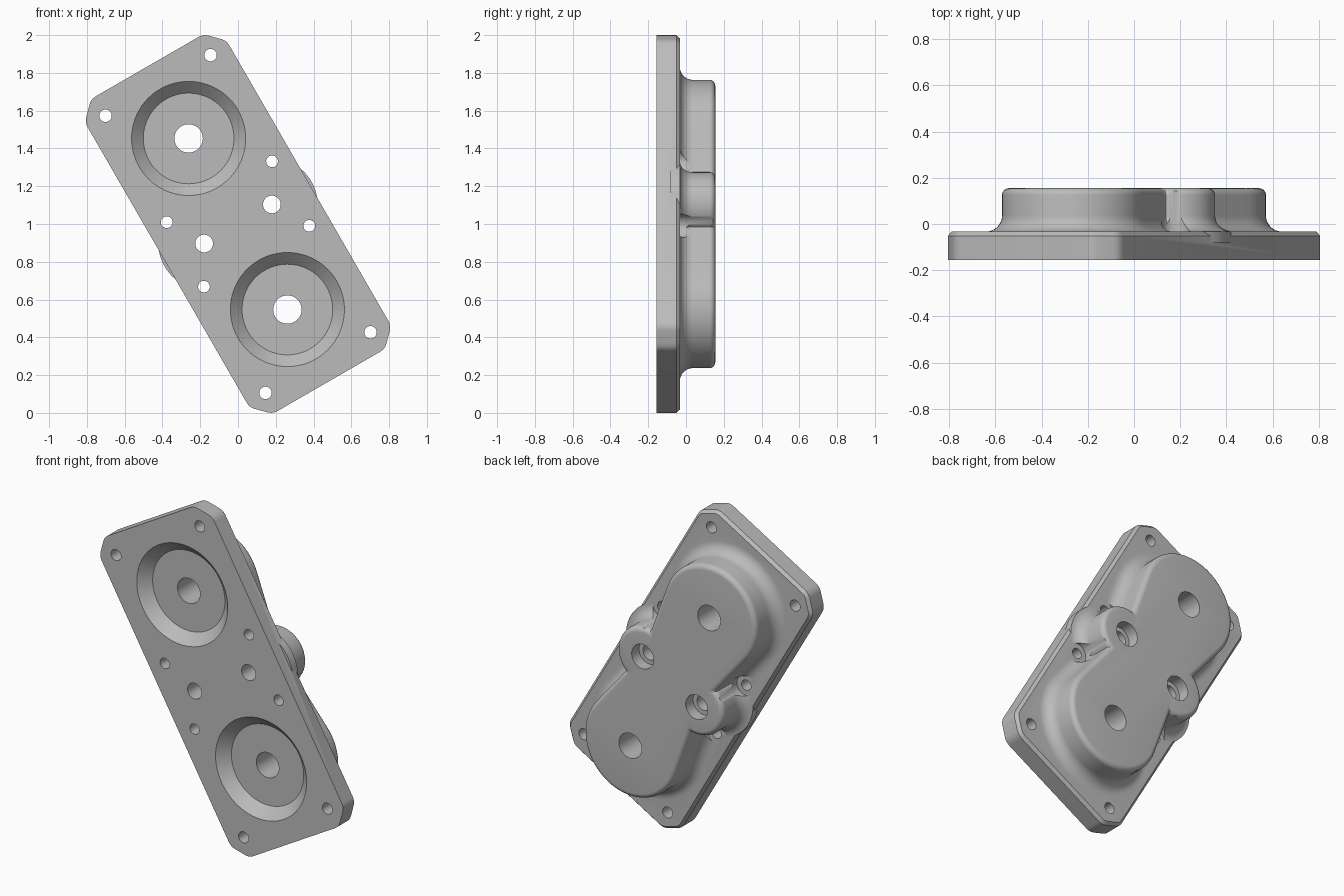
import bpy, bmesh
from math import sin, cos, tan, pi, radians, sqrt

cube = bpy.data.objects.get("Cube")
if cube:
    bpy.data.objects.remove(cube, do_unlink=True)

FRONT, DECK, BACK = -0.155, -0.033, 0.155   # plate front, plate back, boss back
HALF_L, HALF_W, CORNER = 0.962, 0.433, 0.09
SPACING, BOSS_R = 0.523, 0.31
LOBE_V, LOBE_R = 0.207, 0.172
SLOPE = radians(10)
AX, AZ = cos(pi / 3), sin(pi / 3)

metal = bpy.data.materials.new("grey_metal")
metal.use_nodes = True
GREY = (0.5, 0.5, 0.5, 1)
metal.diffuse_color = GREY
metal.node_tree.nodes["Principled BSDF"].inputs["Base Color"].default_value = GREY


def place(u, v, y):
    """Tilted plate axes (length u, width v) to world."""
    return (AX * u + AZ * v, y, 1 - AZ * u + AX * v)


def loft(bm, layers):
    """Closed solid through a stack of (outline, y) layers."""
    rings = [[bm.verts.new(place(u, v, y)) for u, v in pts] for pts, y in layers]
    n = len(rings[0])
    for a, b in zip(rings, rings[1:]):
        for i in range(n):
            j = (i + 1) % n
            bm.faces.new((a[i], a[j], b[j], b[i]))
    bm.faces.new(rings[0])
    bm.faces.new(rings[-1])


def finish(bm, name):
    bmesh.ops.recalc_face_normals(bm, faces=bm.faces)
    mesh = bpy.data.meshes.new(name)
    bm.to_mesh(mesh)
    bm.free()
    mesh.materials.append(metal)
    ob = bpy.data.objects.new(name, mesh)
    bpy.context.collection.objects.link(ob)
    return ob


def circle(u, v, r, n=40):
    return [(u + r * cos(2 * pi * i / n), v + r * sin(2 * pi * i / n)) for i in range(n)]


def plate_outline(d):
    """Rectangle with clipped, softened corners, offset by d."""
    r = 0.07
    k = CORNER + r * tan(pi / 8)
    quarter = []
    for cu, cv, start in ((HALF_L - r, HALF_W - k, 0), (HALF_L - k, HALF_W - r, pi / 4)):
        for i in range(6):
            a = start + i / 5 * pi / 4
            quarter.append((cu + (r + d) * cos(a), cv + (r + d) * sin(a)))
    half = quarter + [(-u, v) for u, v in reversed(quarter)]
    return half + [(-u, -v) for u, v in half]


def ray_circle(c, s, u, v, r):
    b = c * u + s * v
    disc = b * b - (u * u + v * v - r * r)
    return b + sqrt(disc) if disc > 0 else 0


def boss_outline(d, n=240):
    """Two round bosses joined by a waist with a lobe on each side."""
    pts = []
    r = BOSS_R + d
    touch_u, touch_v = SPACING - r * sin(SLOPE), r * cos(SLOPE)
    for i in range(n):
        a = 2 * pi * i / n
        c, s = abs(cos(a)), abs(sin(a))
        if s * touch_u > c * touch_v:
            t = (r - SPACING * sin(SLOPE)) / (s * cos(SLOPE) - c * sin(SLOPE))
        else:
            t = ray_circle(c, s, SPACING, 0, r)
        t = max(t, ray_circle(c, s, 0, LOBE_V, LOBE_R + d))
        pts.append((t * cos(a), t * sin(a)))
    return pts


# Base plate with chamfered back edge
bm = bmesh.new()
loft(bm, [(plate_outline(0), FRONT), (plate_outline(0), DECK - 0.018),
          (plate_outline(-0.016), DECK)])
body = finish(bm, "mounting_plate")

# Raised boss with a root fillet and a rounded rim
ROOT, RIM = 0.07, 0.03
layers = [(boss_outline(ROOT), DECK - 0.05)]
for i in range(9):
    a = i / 8 * pi / 2
    layers.append((boss_outline(ROOT * (1 - sin(a))), DECK + ROOT * (1 - cos(a))))
for i in range(7):
    a = i / 6 * pi / 2
    layers.append((boss_outline(-RIM * (1 - cos(a))), BACK - RIM + RIM * sin(a)))
bm = bmesh.new()
loft(bm, layers)
boss = finish(bm, "raised_boss")

# Stepped cutters for all holes
bm = bmesh.new()
LOW, HIGH = FRONT - 0.05, BACK + 0.05


def bore(u, v, steps, n=40):
    loft(bm, [(circle(u, v, r, n), y) for r, y in steps])


for su in (-1, 1):
    # conical recess with centre bore
    bore(su * SPACING, 0, [(0.302 + 0.05, LOW), (0.24, FRONT + 0.062),
                           (0.075, FRONT + 0.062), (0.075, HIGH)], 72)
    # counterbored hole in each lobe
    bore(0, su * LOBE_V, [(0.047, LOW), (0.047, BACK - 0.07),
                          (0.073, BACK - 0.07), (0.073, HIGH)])
    for sv in (-1, 1):
        # corner holes
        bore(su * 0.847, sv * 0.321, [(0.033, LOW), (0.033, HIGH)])
        # screw holes with clearance pockets beside the lobes
        bore(su * 0.197, sv * 0.322, [(0.031, LOW), (0.031, DECK + 0.001),
                                      (0.062, DECK + 0.001), (0.062, HIGH)])
cutter = finish(bm, "hole_cutters")

# Join and cut
bpy.ops.object.select_all(action='DESELECT')
bpy.context.view_layer.objects.active = body
body.select_set(True)
for tool, op in ((boss, 'UNION'), (cutter, 'DIFFERENCE')):
    mod = body.modifiers.new(tool.name, 'BOOLEAN')
    mod.object, mod.operation, mod.solver = tool, op, 'EXACT'
    bpy.ops.object.modifier_apply(modifier=mod.name)
    bpy.data.objects.remove(tool, do_unlink=True)
bpy.ops.object.shade_smooth_by_angle(angle=radians(30))
